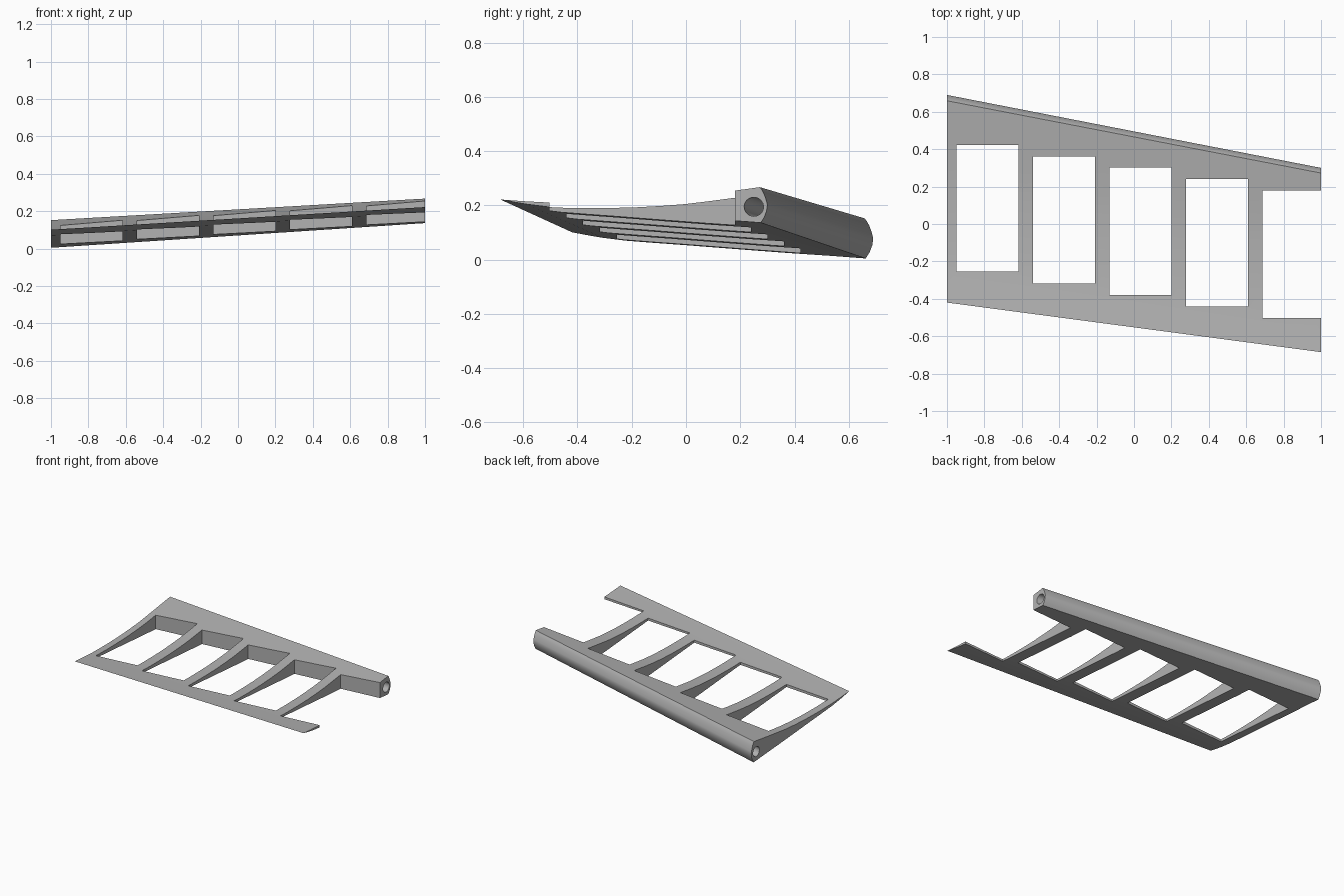
import bpy, bmesh, math
from mathutils import Vector

if "Cube" in bpy.data.objects:
    bpy.data.objects.remove(bpy.data.objects["Cube"], do_unlink=True)

grey = bpy.data.materials.new("plain grey")
grey.use_nodes = True
grey.diffuse_color = (0.45, 0.45, 0.45, 1)
grey.node_tree.nodes["Principled BSDF"].inputs["Base Color"].default_value = (0.45, 0.45, 0.45, 1)


def add_object(name, bm):
    bmesh.ops.recalc_face_normals(bm, faces=bm.faces)
    mesh = bpy.data.meshes.new(name)
    bm.to_mesh(mesh)
    bm.free()
    mesh.materials.append(grey)
    obj = bpy.data.objects.new(name, mesh)
    bpy.context.collection.objects.link(obj)
    return obj


# Aerofoil section as (chord fraction from trailing edge, height)
TOP = [(0, 0), (.08, -.006), (.18, -.0115), (.27, -.013), (.36, -.0125), (.45, -.0105),
       (.55, -.005), (.64, .002), (.73, .013), (.82, .025), (.9, .036), (.972, .046)]
NOSE = [(.98, .035), (.987, .022), (.994, .003), (.998, -.011), (1, -.022),
        (.997, -.043), (.988, -.067)]
BOTTOM = [(.975, -.087), (.87, -.079), (.72, -.069), (.56, -.057), (.38, -.043),
          (.27, -.035), (.18, -.028), (.1, -.018), (.05, -.0095)]

# Wing skin: loft between the two end sections (x, tail y, tail z, chord)
bm = bmesh.new()
ends = []
for x, y, z, chord in ((-1, -.42, .101, 1.11), (1, -.685, .222, .985)):
    ends.append([bm.verts.new((x, y + t * chord, z + h * chord)) for t, h in TOP + NOSE + BOTTOM])
count = len(ends[0])
for i in range(count):
    j = (i + 1) % count
    bm.faces.new((ends[0][i], ends[0][j], ends[1][j], ends[1][i]))
for ring in ends:
    bm.faces.new(ring)
wing = add_object("wing_panel", bm)


def cut(cutter):
    cutter.hide_render = True
    cutter.hide_set(True)
    mod = wing.modifiers.new(cutter.name, 'BOOLEAN')
    mod.operation = 'DIFFERENCE'
    mod.solver = 'EXACT'
    mod.object = cutter


# Rectangular openings between ribs, stepping with the sweep; the last is open-ended
bm = bmesh.new()
for i in range(5):
    x0, x1 = -.948 + .409 * i, -.618 + .409 * i
    if i == 4:
        x1 = 1.2
    y0, y1 = -.255 - .062 * i, .422 - .0605 * i
    box = bmesh.ops.create_cube(bm, size=1)["verts"]
    for v in box:
        v.co = (x0 if v.co.x < 0 else x1, y0 if v.co.y < 0 else y1, -.5 if v.co.z < 0 else .8)
cut(add_object("opening_cutter", bm))

# Bore for the spar tube along the leading edge
a, b = Vector((-1, .633, .071)), Vector((1, .25, .195))
bm = bmesh.new()
bmesh.ops.create_cone(bm, cap_ends=True, segments=32, radius1=.035, radius2=.035,
                      depth=(b - a).length * 1.1)
bore = add_object("bore_cutter", bm)
bore.location = (a + b) / 2
bore.rotation_euler = (b - a).to_track_quat('Z', 'Y').to_euler()
cut(bore)

# Apply the cuts, remove the cutters, then shade
bpy.context.view_layer.update()
cut_mesh = bpy.data.meshes.new_from_object(wing.evaluated_get(bpy.context.evaluated_depsgraph_get()))
wing.modifiers.clear()
wing.data = cut_mesh
for name in ("opening_cutter", "bore_cutter"):
    bpy.data.objects.remove(bpy.data.objects[name], do_unlink=True)
bpy.ops.object.select_all(action='DESELECT')
wing.select_set(True)
bpy.context.view_layer.objects.active = wing
bpy.ops.object.shade_smooth_by_angle(angle=math.radians(25))
